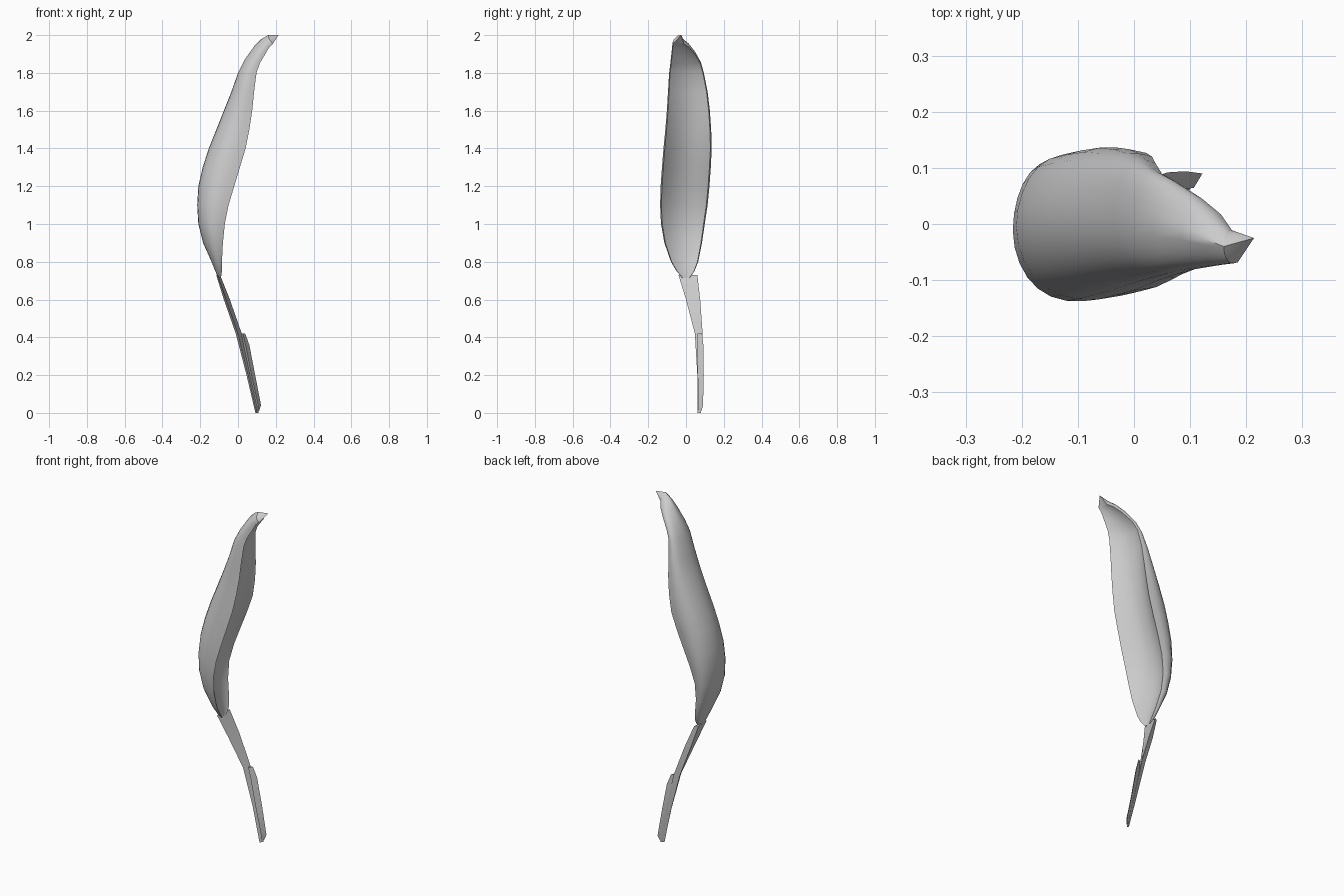
import bpy, bmesh, math

cube = bpy.data.objects.get("Cube")
if cube:
    bpy.data.objects.remove(cube)

grey = bpy.data.materials.new("leaf grey")
grey.use_nodes = True
colour = (0.6, 0.6, 0.6, 1)
grey.diffuse_color = colour
grey.node_tree.nodes["Principled BSDF"].inputs["Base Color"].default_value = colour


def loft(name, rows, angle, capped=False):
    """Skin closed rings of points, all of the same length."""
    bm = bmesh.new()
    grid = [[bm.verts.new(point) for point in row] for row in rows]
    for low, high in zip(grid, grid[1:]):
        for i in range(len(low)):
            j = (i + 1) % len(low)
            bm.faces.new((low[i], low[j], high[j], high[i]))
    if capped:
        bm.faces.new(grid[0])
        bm.faces.new(grid[-1])
    bmesh.ops.remove_doubles(bm, verts=bm.verts, dist=0.0005)
    bmesh.ops.recalc_face_normals(bm, faces=bm.faces)
    mesh = bpy.data.meshes.new(name)
    bm.to_mesh(mesh)
    bm.free()
    mesh.materials.append(grey)
    obj = bpy.data.objects.new(name, mesh)
    bpy.context.collection.objects.link(obj)
    bpy.ops.object.select_all(action="DESELECT")
    obj.select_set(True)
    bpy.context.view_layer.objects.active = obj
    bpy.ops.object.shade_smooth_by_angle(angle=math.radians(angle))


def blade_ring(z, spine, front_y, back_y, front_x, back_x, droop=0.0, steps=8):
    """Cross-section of the blade: rounded back with rims curling in round a
    shallow hollow that faces +x."""
    middle, half = (front_y + back_y) / 2, (back_y - front_y) / 2
    sag = 0.3 * ((front_x + back_x) / 2 - spine)
    curl = math.radians(110)
    outer, inner = [], []
    for i in range(-steps, steps + 1):
        t = i / steps
        edge = front_x if t < 0 else back_x
        x = spine + (edge - spine) * abs(t) ** 1.9
        outer.append((x, middle + half * math.sin(t * curl), z - droop * abs(t)))
        side = math.sin(t * math.pi / 2)
        flat = front_x + (back_x - front_x) * (side + 1) / 2
        inner.append((flat - sag * (1 - side * side),
                      middle + half * side * math.sin(curl), z - droop))
    return outer + inner[-2:0:-1]


# Blade: height, spine x, front and back edge y, front and back edge x, droop
blade = [
    (0.715, -0.105, -0.02, 0.02, -0.09, -0.09),
    (0.75, -0.12, -0.05, 0.045, -0.085, -0.09),
    (0.8, -0.14, -0.08, 0.065, -0.085, -0.1),
    (0.9, -0.185, -0.115, 0.085, -0.08, -0.12),
    (1.0, -0.21, -0.133, 0.10, -0.07, -0.122),
    (1.1, -0.216, -0.138, 0.115, -0.05, -0.1),
    (1.2, -0.21, -0.135, 0.125, -0.02, -0.065),
    (1.3, -0.187, -0.128, 0.132, 0.01, -0.028),
    (1.4, -0.155, -0.12, 0.137, 0.04, 0.005),
    (1.5, -0.115, -0.11, 0.134, 0.06, 0.022),
    (1.6, -0.075, -0.102, 0.127, 0.075, 0.032),
    (1.7, -0.035, -0.096, 0.115, 0.085, 0.038),
    (1.8, 0.0, -0.09, 0.095, 0.098, 0.05),
    (1.87, 0.035, -0.083, 0.08, 0.115, 0.075, 0.02),
    (1.94, 0.085, -0.077, 0.05, 0.145, 0.12, 0.04),
    (1.98, 0.125, -0.073, 0.02, 0.165, 0.155, 0.045),
    (2.0, 0.16, -0.07, -0.01, 0.185, 0.175, 0.045),
]
rings = [blade_ring(*row) for row in blade]
loft("leaf_blade", rings, 60)

# Curled tip, drawn to a point beyond the end of the blade
loft("leaf_tip", [rings[-1], [(0.214, -0.025, 2.0)] * len(rings[-1])], 30)


def wedge_rows(rows):
    """Three-sided sections: a front ridge and two back corners."""
    return [[(x + 0.35 * wide, front, z), (x + wide, back, z),
             (x, back - 0.012, z)] for z, x, front, back, wide in rows]


# Stalk: height, x, front y, back y, width
stalk = [
    (0.73, -0.115, -0.04, 0.06, 0.02),
    (0.6, -0.075, 0.0, 0.075, 0.032),
    (0.42, -0.012, 0.047, 0.088, 0.032),
    (0.2, 0.045, 0.06, 0.09, 0.025),
    (0.0, 0.092, 0.06, 0.08, 0.018),
]
loft("stalk", wedge_rows(stalk), 30, capped=True)

# Folded strip along the lower stalk
strip = [
    (0.42, 0.018, 0.06, 0.085, 0.02),
    (0.36, 0.03, 0.06, 0.092, 0.03),
    (0.2, 0.061, 0.062, 0.094, 0.03),
    (0.04, 0.098, 0.064, 0.09, 0.024),
    (0.01, 0.1, 0.064, 0.082, 0.012),
]
loft("stalk_strip", wedge_rows(strip), 30, capped=True)
